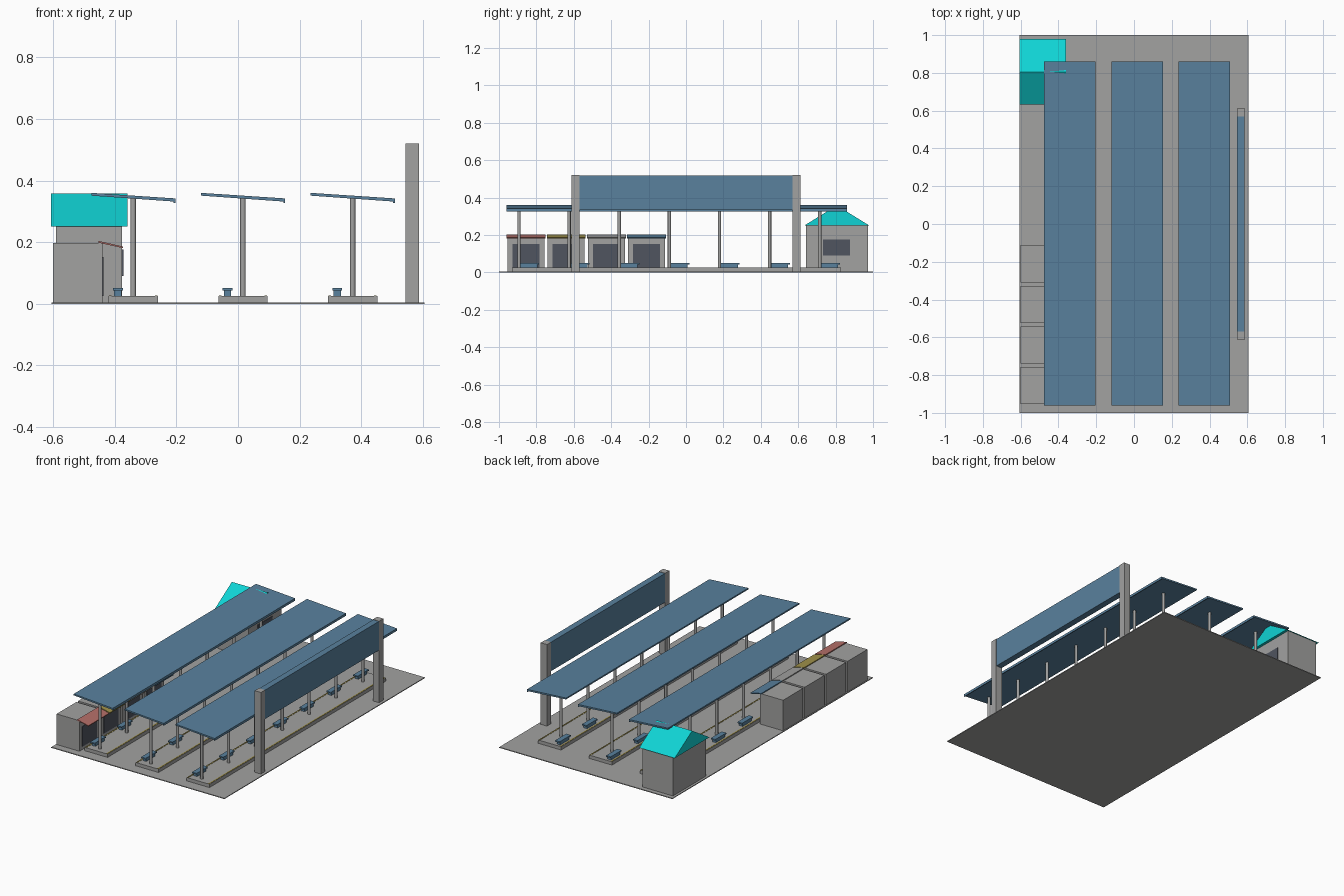
import bpy

cube = bpy.data.objects.get("Cube")
if cube:
    bpy.data.objects.remove(cube, do_unlink=True)


def material(name, r, g, b):
    m = bpy.data.materials.new(name)
    m.use_nodes = True
    m.diffuse_color = (r, g, b, 1)
    for node in m.node_tree.nodes:
        if node.type == 'BSDF_PRINCIPLED':
            node.inputs["Base Color"].default_value = (r, g, b, 1)
            node.inputs["Roughness"].default_value = 0.8
    return m


GREY = material("concrete grey", 0.36, 0.36, 0.355)
BLUE = material("steel blue", 0.10, 0.22, 0.34)
CYAN = material("bright cyan", 0.005, 0.65, 0.66)
RED = material("faded red", 0.46, 0.16, 0.14)
YELLOW = material("mustard yellow", 0.36, 0.29, 0.07)
DARK = material("dark glass", 0.08, 0.09, 0.115)


def add_mesh(name, verts, faces, mat):
    mesh = bpy.data.meshes.new(name)
    mesh.from_pydata(verts, [], faces)
    mesh.materials.append(mat)
    obj = bpy.data.objects.new(name, mesh)
    bpy.context.collection.objects.link(obj)
    return obj


def prism(name, profile, start, end, mat, axis='y'):
    """Extrude a closed counter-clockwise profile (u, z) along x or y."""
    n = len(profile)
    if axis == 'y':
        verts = [(u, t, z) for t in (start, end) for u, z in profile]
    else:
        verts = [(t, u, z) for t in (start, end) for u, z in profile]
    faces = [tuple(range(n)), tuple(reversed(range(n, 2 * n)))]
    faces += [(i, i + n, (i + 1) % n + n, (i + 1) % n) for i in range(n)]
    if axis == 'x':
        faces = [tuple(reversed(f)) for f in faces]
    return add_mesh(name, verts, faces, mat)


def box(name, x, y, z, mat):
    profile = [(x[0], z[0]), (x[1], z[0]), (x[1], z[1]), (x[0], z[1])]
    return prism(name, profile, y[0], y[1], mat)


def column(name, x, y, bottom, top):
    bpy.ops.mesh.primitive_cylinder_add(vertices=12, radius=0.009, depth=top - bottom,
                                        location=(x, y, (bottom + top) / 2))
    obj = bpy.context.object
    obj.name = name
    obj.data.materials.append(GREY)
    bpy.ops.object.shade_smooth_by_angle()


# Ground slab
box("ground", (-0.605, 0.605), (-1, 1), (0, 0.005), GREY)

# Three platforms, each with edge lines, columns, benches and a tilted canopy
for p in range(3):
    cx = -0.34 + 0.356 * p
    ends = (-0.93, 0.83)
    box(f"platform_{p}", (cx - 0.08, cx + 0.08), ends, (0.005, 0.026), GREY)
    for side in (-1, 1):
        edge = cx + side * 0.074
        box(f"edge_line_{p}", (edge - 0.004, edge + 0.004), ends, (0.026, 0.0275), YELLOW)
    for i in range(7):
        y = -0.893 + 0.268 * i
        column(f"column_{p}_{i}", cx, y, 0.026, 0.342)
        bx, by = cx - 0.05, y + 0.053
        box(f"bench_base_{p}_{i}", (bx - 0.012, bx + 0.012), (by - 0.045, by + 0.045),
            (0.026, 0.043), BLUE)
        box(f"bench_seat_{p}_{i}", (bx - 0.016, bx + 0.016), (by - 0.055, by + 0.055),
            (0.043, 0.051), BLUE)
    left, right = cx - 0.136, cx + 0.137
    # canopy section with a small gutter lip on its low edge
    section = [(left, 0.351), (right - 0.006, 0.332), (right - 0.006, 0.327),
               (right, 0.327), (right, 0.342), (left, 0.36)]
    prism(f"canopy_{p}", section, -0.96, 0.86, BLUE)

# Tall entrance board between two posts
for side in (-1, 1):
    y = side * 0.59
    box("board_post", (0.544, 0.588), (y - 0.021, y + 0.021), (0.005, 0.52), GREY)
box("board", (0.546, 0.586), (-0.57, 0.57), (0.335, 0.518), BLUE)

# Row of four kiosks with coloured awnings
for i, colour in enumerate((RED, YELLOW, GREY, BLUE)):
    y = -0.855 + 0.2145 * i
    box(f"kiosk_{i}", (-0.6, -0.44), (y - 0.099, y + 0.099), (0.005, 0.198), GREY)
    box(f"kiosk_window_{i}", (-0.44, -0.437), (y - 0.072, y + 0.072), (0.025, 0.152), DARK)
    awning = [(-0.452, 0.198), (-0.374, 0.181), (-0.374, 0.186), (-0.452, 0.204)]
    prism(f"awning_{i}", awning, y - 0.104, y + 0.104, colour)

# Small house with a gable roof and one window
box("house_walls", (-0.59, -0.376), (0.642, 0.972), (0.005, 0.252), GREY)
prism("house_roof", [(0.633, 0.251), (0.98, 0.251), (0.806, 0.358)],
      -0.607, -0.359, CYAN, axis='x')
box("house_window", (-0.376, -0.372), (0.733, 0.877), (0.09, 0.177), DARK)
